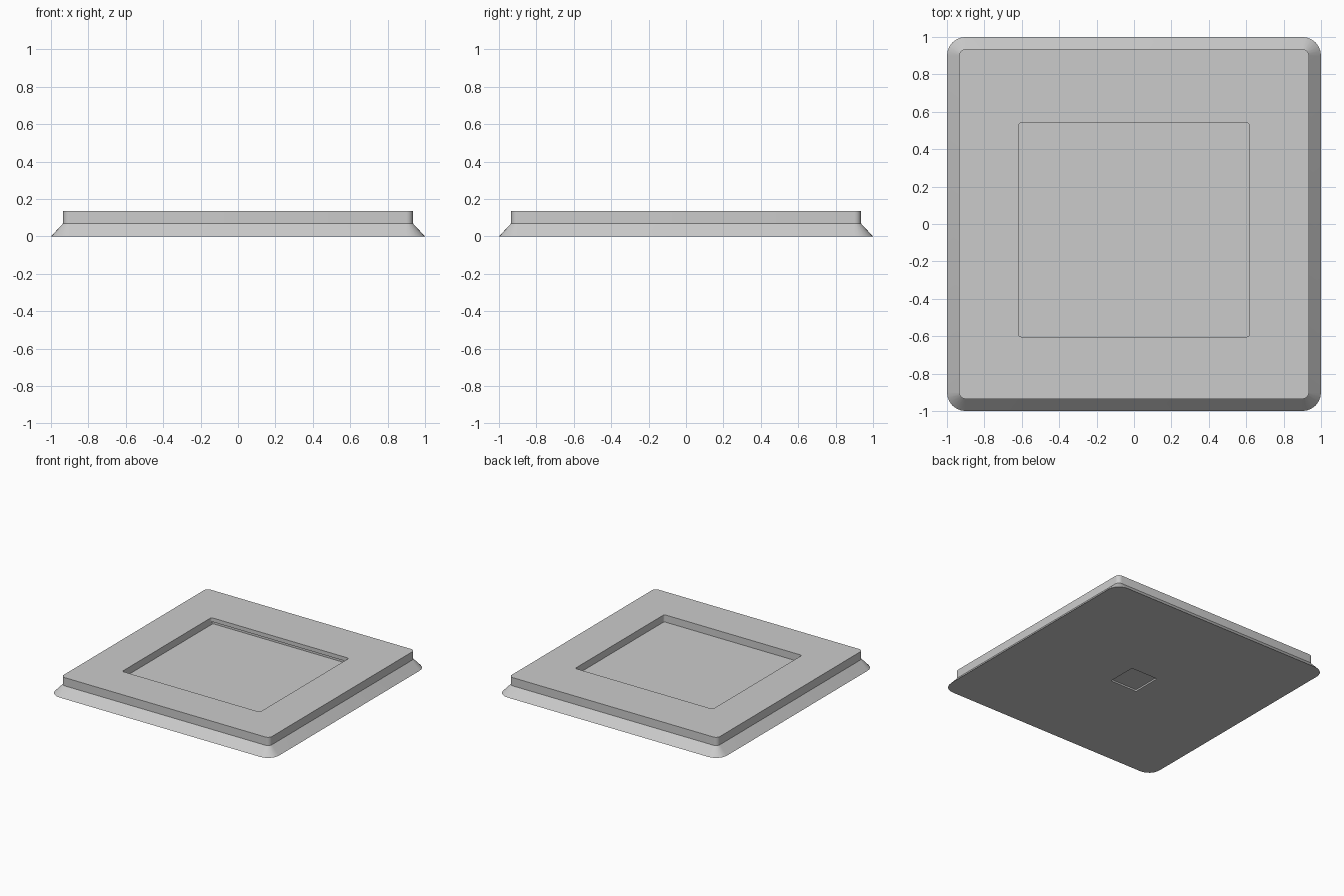
import bpy
import bmesh
from math import cos, sin, pi, radians

cube = bpy.data.objects.get("Cube")
if cube:
    bpy.data.objects.remove(cube, do_unlink=True)

# One plain grey for the whole part
grey = bpy.data.materials.new("plain grey")
grey.use_nodes = True
colour = (0.6, 0.6, 0.6, 1)
grey.diffuse_color = colour
grey.node_tree.nodes["Principled BSDF"].inputs["Base Color"].default_value = colour

STEPS = 6  # segments in each rounded corner


def ring(bm, half_x, front, back, radius, z):
    """Rounded rectangle of vertices at height z."""
    corners = [(half_x, back), (-half_x, back), (-half_x, front), (half_x, front)]
    verts = []
    for i, (cx, cy) in enumerate(corners):
        ox = cx - radius if cx > 0 else cx + radius
        oy = cy - radius if cy > 0 else cy + radius
        for k in range(STEPS + 1):
            a = (i + k / STEPS) * pi / 2
            verts.append(bm.verts.new((ox + radius * cos(a), oy + radius * sin(a), z)))
    return verts


def loft(name, sections):
    """Closed skin through the sections, capped at both ends."""
    bm = bmesh.new()
    rings = [ring(bm, *s) for s in sections]
    for low, high in zip(rings, rings[1:]):
        for i in range(len(low)):
            j = (i + 1) % len(low)
            bm.faces.new((low[i], low[j], high[j], high[i]))
    bm.faces.new(rings[0])
    bm.faces.new(rings[-1])
    bmesh.ops.recalc_face_normals(bm, faces=bm.faces)
    mesh = bpy.data.meshes.new(name)
    bm.to_mesh(mesh)
    bm.free()
    mesh.materials.append(grey)
    obj = bpy.data.objects.new(name, mesh)
    bpy.context.collection.objects.link(obj)
    bpy.ops.object.select_all(action='DESELECT')
    obj.select_set(True)
    bpy.context.view_layer.objects.active = obj
    bpy.ops.object.shade_smooth_by_angle(angle=radians(30))
    return obj


loft("framed_base", [
    # shallow square pocket underneath
    (0.12, -0.12, 0.12, 0.01, 0.013),
    (0.12, -0.12, 0.12, 0.01, 0),
    # flared skirt
    (1, -1, 1, 0.1, 0),
    (0.935, -0.935, 0.935, 0.035, 0.07),
    # upright rim
    (0.935, -0.935, 0.935, 0.035, 0.137),
    # window opening, lip and recessed floor
    (0.618, -0.603, 0.54, 0.015, 0.137),
    (0.618, -0.603, 0.54, 0.015, 0.105),
    (0.621, -0.606, 0.565, 0.015, 0.105),
    (0.621, -0.606, 0.565, 0.015, 0.077),
])
